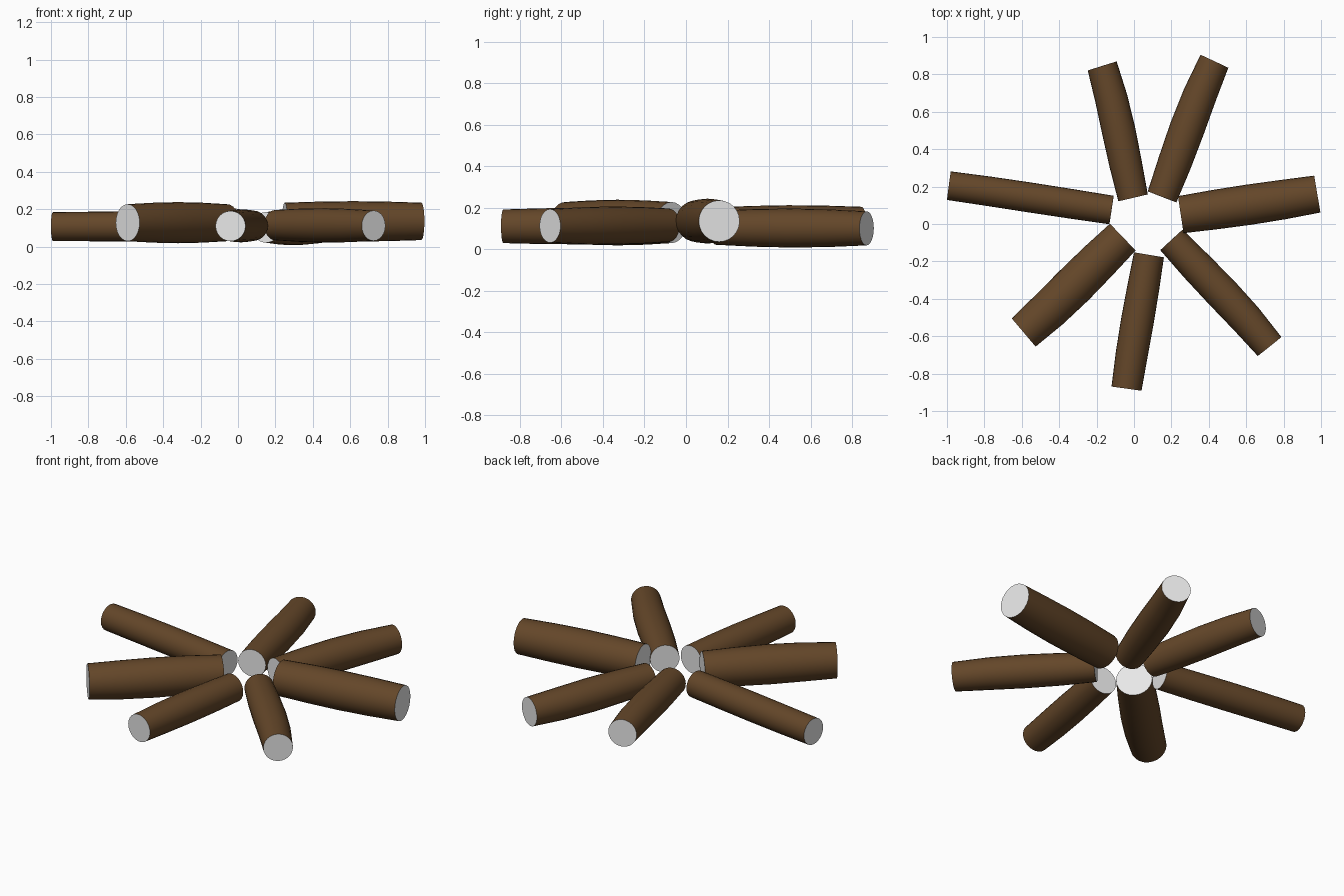
import bpy, bmesh, math
from mathutils import Vector

if "Cube" in bpy.data.objects:
    bpy.data.objects.remove(bpy.data.objects["Cube"])


def material(name, rgb):
    m = bpy.data.materials.new(name)
    m.diffuse_color = (*rgb, 1)
    m.use_nodes = True
    m.node_tree.nodes["Principled BSDF"].inputs["Base Color"].default_value = m.diffuse_color
    return m


BARK = material("bark_brown", (0.127, 0.062, 0.022))
CUT = material("cut_end_grey", (0.8, 0.8, 0.8))
SIDES = 24
STATIONS = (0, 0.25, 0.5, 0.75, 1)


def log(name, inner, outer, r_end, r_mid, bow):
    """Slightly bowed, slightly swollen log with flat sawn ends."""
    a, b = Vector(inner), Vector(outer)
    axis = b - a
    left = Vector((-axis.y, axis.x, 0)).normalized()
    bm = bmesh.new()
    rings = []
    for t in STATIONS:
        # the bow peaks two thirds of the way out
        centre = a + axis * t + left * (bow * 6.75 * t * t * (1 - t))
        tangent = (axis + left * (bow * 6.75 * (2 * t - 3 * t * t))).normalized()
        side = Vector((-tangent.y, tangent.x, 0)).normalized()
        up = tangent.cross(side)
        r = r_end + (r_mid - r_end) * math.sin(math.pi * t)
        rings.append([bm.verts.new(centre + r * (math.cos(w) * side + math.sin(w) * up))
                      for w in (2 * math.pi * i / SIDES for i in range(SIDES))])
    # bark
    for p, q in zip(rings, rings[1:]):
        for i in range(SIDES):
            j = (i + 1) % SIDES
            bm.faces.new((p[i], p[j], q[j], q[i])).smooth = True
    # sawn ends
    for ring in (rings[0][::-1], rings[-1]):
        bm.faces.new(ring).material_index = 1
    bmesh.ops.recalc_face_normals(bm, faces=bm.faces[:])
    for e in bm.edges:
        e.smooth = e.calc_face_angle(0) < math.radians(40)
    me = bpy.data.meshes.new(name)
    bm.to_mesh(me)
    bm.free()
    me.materials.append(BARK)
    me.materials.append(CUT)
    ob = bpy.data.objects.new(name, me)
    bpy.context.collection.objects.link(ob)


# ring of logs: inner end, outer end, end radius, middle radius, bow
log("log_left", (-0.12, 0.075, 0.11), (-0.99, 0.205, 0.107), 0.077, 0.08, -0.002)
log("log_back_left", (-0.005, 0.14, 0.12), (-0.17, 0.845, 0.123), 0.081, 0.09, -0.008)
log("log_back_right", (0.15, 0.145, 0.103), (0.43, 0.87, 0.10), 0.082, 0.094, 0.008)
log("log_right", (0.25, 0.05, 0.135), (0.98, 0.16, 0.135), 0.10, 0.108, -0.002)
log("log_front_right", (0.20, -0.085, 0.115), (0.725, -0.655, 0.112), 0.081, 0.092, 0.008)
log("log_front", (0.08, -0.165, 0.112), (-0.04, -0.88, 0.11), 0.081, 0.088, -0.003)
log("log_front_left", (-0.06, -0.07, 0.128), (-0.59, -0.58, 0.128), 0.099, 0.11, 0.007)
